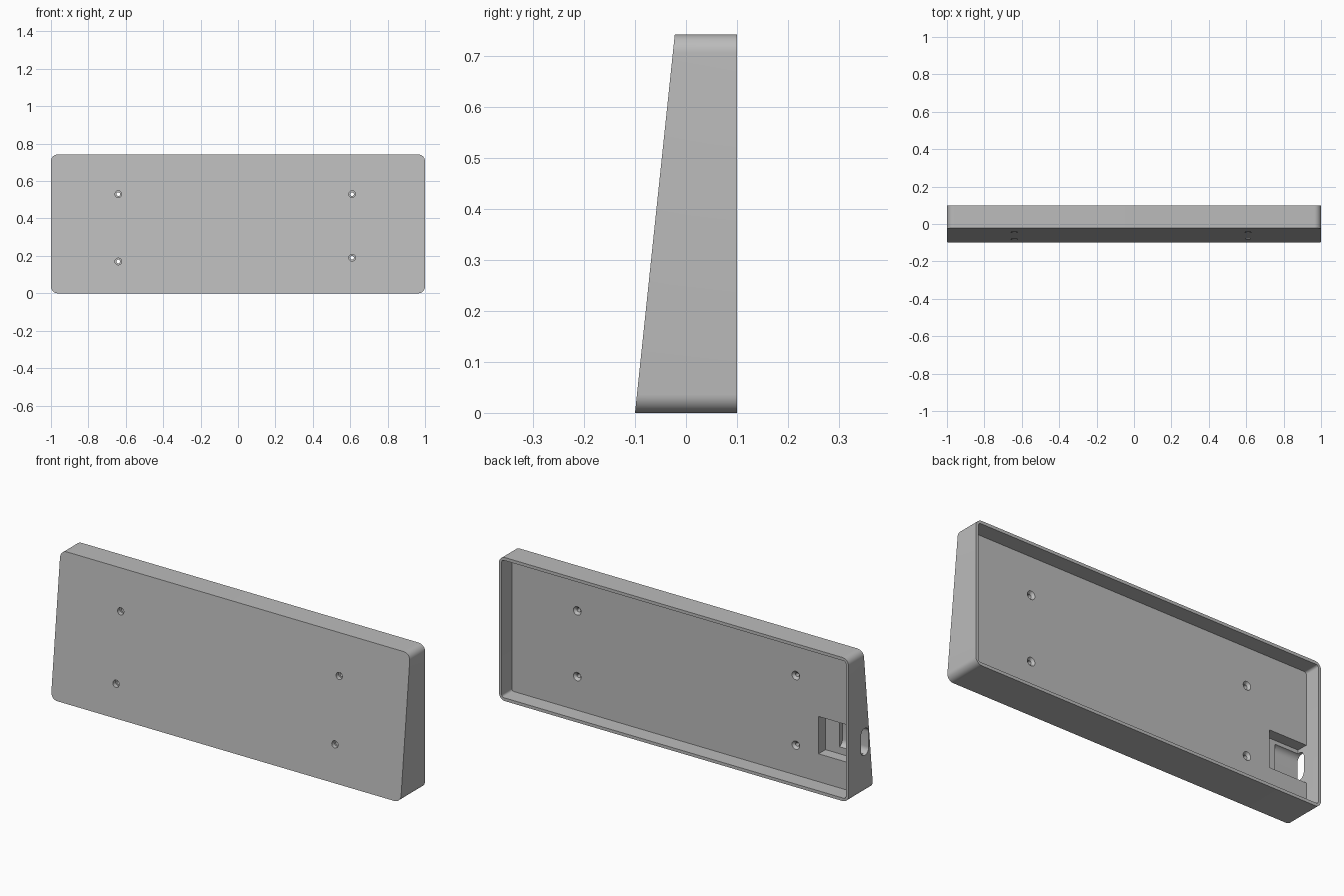
import bpy, bmesh
from math import pi, cos, sin, radians

cube = bpy.data.objects.get("Cube")
if cube:
    bpy.data.objects.remove(cube, do_unlink=True)

HEIGHT, BACK, FLOOR = 0.742, 0.1, 0.017
WALL = 0.016

grey = bpy.data.materials.new("matte grey")
grey.use_nodes = True
colour = (0.5, 0.5, 0.5, 1)
grey.diffuse_color = colour
grey.node_tree.nodes["Principled BSDF"].inputs["Base Color"].default_value = colour


def front_y(z):
    """Depth of the sloping front panel at height z."""
    return -0.1 + 0.078 * z / HEIGHT


def rounded(u0, u1, v0, v1, r, steps=10):
    """Outline of a rounded rectangle."""
    corners = [(u1 - r, v1 - r), (u0 + r, v1 - r), (u0 + r, v0 + r), (u1 - r, v0 + r)]
    points = []
    for i, (u, v) in enumerate(corners):
        for k in range(steps + 1):
            a = (i + k / steps) * pi / 2
            points.append((u + r * cos(a), v + r * sin(a)))
    return points


def loft(name, rings):
    """Solid through matching rings of points, capped at both ends."""
    bm = bmesh.new()
    loops = [[bm.verts.new(p) for p in ring] for ring in rings]
    for a, b in zip(loops, loops[1:]):
        for i in range(len(a)):
            j = (i + 1) % len(a)
            bm.faces.new((a[i], a[j], b[j], b[i]))
    bm.faces.new(loops[0])
    bm.faces.new(loops[-1])
    bmesh.ops.remove_doubles(bm, verts=bm.verts, dist=1e-6)
    bmesh.ops.recalc_face_normals(bm, faces=bm.faces)
    mesh = bpy.data.meshes.new(name)
    bm.to_mesh(mesh)
    bm.free()
    mesh.materials.append(grey)
    obj = bpy.data.objects.new(name, mesh)
    bpy.context.collection.objects.link(obj)
    return obj


def cut(target, cutter):
    """Subtract the cutter and throw it away."""
    cutter.hide_render = True
    mod = target.modifiers.new("cut", 'BOOLEAN')
    mod.operation, mod.solver, mod.object = 'DIFFERENCE', 'EXACT', cutter
    bpy.context.view_layer.objects.active = target
    bpy.ops.object.modifier_apply(modifier=mod.name)
    bpy.data.objects.remove(cutter, do_unlink=True)


def along_y(outline, y):
    return [(x, y, z) for x, z in outline]


def turned(name, x, z, profile):
    """Round cutter along y from (y, radius) pairs."""
    angles = [2 * pi * i / 24 for i in range(24)]
    return loft(name, [[(x + r * cos(a), y, z + r * sin(a)) for a in angles]
                       for y, r in profile])


# Wedge-shaped shell with rounded corners
outline = rounded(-1, 1, 0, HEIGHT, 0.036)
case = loft("wedge_case", [[(x, front_y(z), z) for x, z in outline], along_y(outline, BACK)])

# Open cavity in the back
inner = rounded(-1 + WALL, 1 - WALL, WALL, HEIGHT - WALL, 0.012, 5)
cut(case, loft("cavity_cutter", [along_y(inner, FLOOR), along_y(inner, BACK + 0.1)]))

# Connector pocket beside the right wall
pocket = [(-1 + WALL, 0.16), (-0.77, 0.16), (-0.77, 0.353), (-1 + WALL, 0.353)]
cut(case, loft("pocket_cutter", [along_y(pocket, -0.04), along_y(pocket, 0.05)]))

# Stadium-shaped cable slot through the right wall
slot = rounded(-0.064, 0.0, 0.195, 0.335, 0.0319)
cut(case, loft("slot_cutter", [[(x, y, z) for y, z in slot] for x in (-1.1, -0.85)]))

# Screw holes: wide at the front, narrow through the middle, countersunk behind
for x, z in [(-0.64, 0.53), (-0.64, 0.17), (0.61, 0.53), (0.61, 0.19)]:
    cut(case, turned("screw_hole_cutter", x, z, [
        (-0.2, 0.018), (front_y(z) + 0.02, 0.018), (front_y(z) + 0.02, 0.0101),
        (0.005, 0.0101), (FLOOR, 0.022), (FLOOR + 0.01, 0.022)]))

bpy.ops.object.select_all(action='DESELECT')
case.select_set(True)
bpy.context.view_layer.objects.active = case
bpy.ops.object.shade_smooth_by_angle(angle=radians(30))
